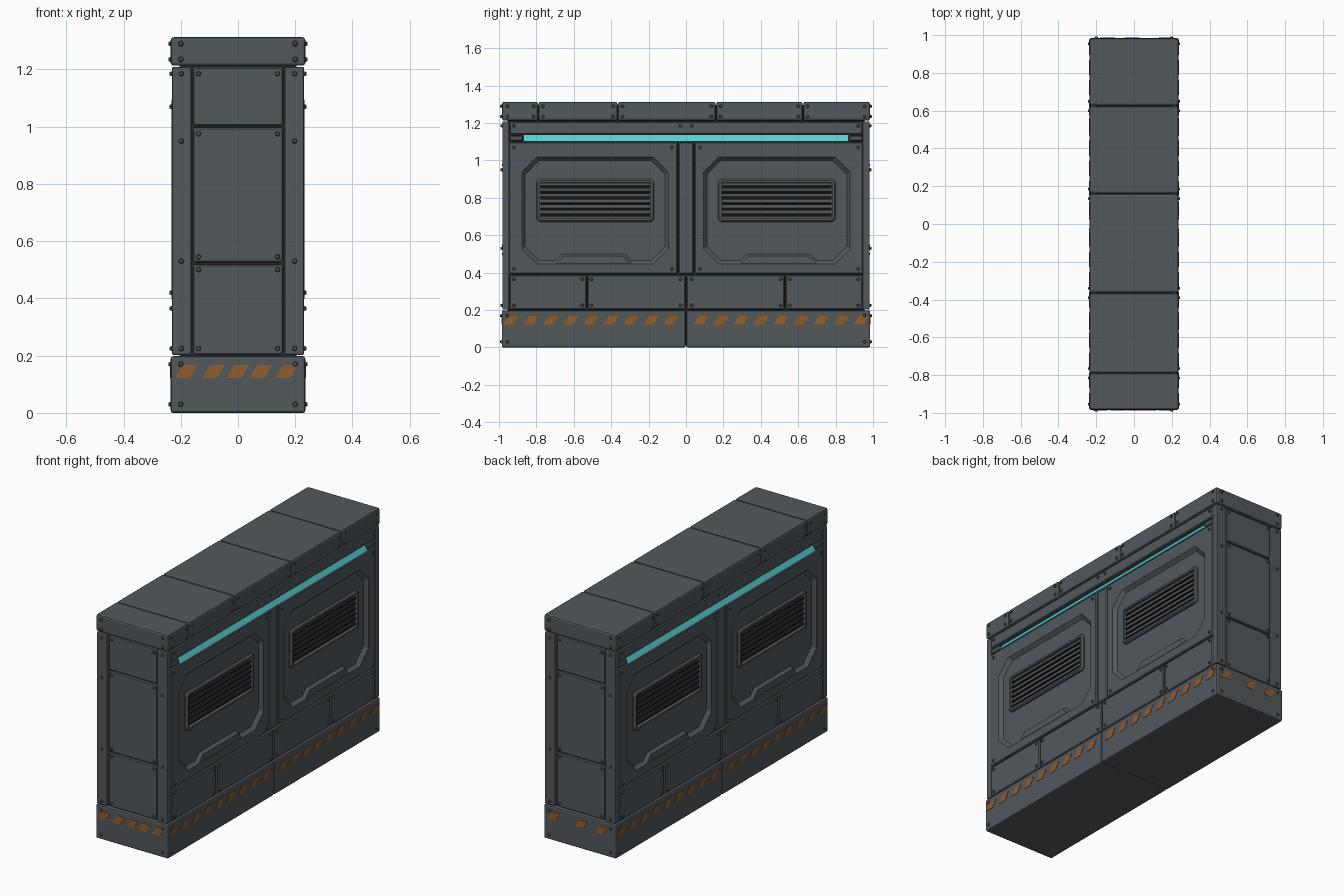
import bpy, bmesh, math
from mathutils import Matrix, Vector

if "Cube" in bpy.data.objects:
    bpy.data.objects.remove(bpy.data.objects["Cube"], do_unlink=True)


def material(name, r, g, b):
    m = bpy.data.materials.new(name)
    m.use_nodes = True
    m.diffuse_color = (r, g, b, 1)
    m.node_tree.nodes["Principled BSDF"].inputs["Base Color"].default_value = (r, g, b, 1)
    return m


GREY = material("wall grey", 0.085, 0.098, 0.108)
DARK = material("seam dark", 0.02, 0.022, 0.024)
BLACK = material("vent black", 0.012, 0.012, 0.012)
CYAN = material("light cyan", 0.1, 0.62, 0.66)
ORANGE = material("hazard orange", 0.29, 0.11, 0.025)


def finish(name, bm, mats):
    bmesh.ops.recalc_face_normals(bm, faces=bm.faces)
    me = bpy.data.meshes.new(name)
    bm.to_mesh(me)
    bm.free()
    for m in mats:
        me.materials.append(m)
    ob = bpy.data.objects.new(name, me)
    bpy.context.collection.objects.link(ob)
    return ob


def box(name, lo, hi, mat, bevel=0.0):
    bm = bmesh.new()
    lo, hi = Vector(lo), Vector(hi)
    bmesh.ops.create_cube(bm, size=1, matrix=Matrix.Translation((lo + hi) / 2)
                          @ Matrix.Diagonal((hi - lo).to_4d()))
    ob = finish(name, bm, [mat])
    if bevel:
        mod = ob.modifiers.new("edge", "BEVEL")
        mod.width, mod.segments = bevel, 2
    return ob


# A wall frame: u runs right, v up, d outwards; angle 0 is the front
def place(angle, u, v, d):
    return Matrix.Rotation(math.radians(angle), 3, "Z") @ Vector((u, -d, v))


def octagon(u0, u1, v0, v1, c):
    return [(u0 + c, v0), (u1 - c, v0), (u1, v0 + c), (u1, v1 - c),
            (u1 - c, v1), (u0 + c, v1), (u0, v1 - c), (u0, v0 + c)]


def loft(name, angle, rings, mat, cap=None):
    """Bridge matching outlines at rising or falling depths and close both ends."""
    bm = bmesh.new()
    loops = [[bm.verts.new(place(angle, u, v, d)) for u, v in pts] for pts, d in rings]
    for a, b in zip(loops, loops[1:]):
        for i in range(len(a)):
            j = (i + 1) % len(a)
            bm.faces.new((a[i], a[j], b[j], b[i]))
    bm.faces.new(loops[0])
    bm.faces.new(loops[-1]).material_index = 1 if cap else 0
    return finish(name, bm, [mat, cap] if cap else [mat])


def plate(name, angle, u0, u1, v0, v1, back, front, mat=GREY):
    g, e = 0.003, 0.005
    outer = octagon(u0 + g, u1 - g, v0 + g, v1 - g, 0.006)
    inner = octagon(u0 + g + e, u1 - g - e, v0 + g + e, v1 - g - e, 0.006)
    return loft(name, angle, [(outer, back), (outer, front - e), (inner, front)], mat)


def bolts(name, angle, spots):
    bm = bmesh.new()
    rot = Matrix.Rotation(math.radians(angle), 4, "Z")
    for u, v, d in spots:
        m = rot @ Matrix.Translation((u, -d, v)) @ Matrix.Rotation(math.pi / 2, 4, "X")
        bmesh.ops.create_cone(bm, cap_ends=True, segments=8, radius1=0.011,
                              radius2=0.006, depth=0.013, matrix=m)
    return finish(name, bm, [GREY])


def stripes(name, angle, centres, d):
    for c in centres:
        pts = [(c - 0.04, 0.122), (c + 0.012, 0.122), (c + 0.04, 0.168), (c - 0.012, 0.168)]
        loft(name, angle, [(pts, d - 0.004), (pts, d + 0.002)], ORANGE)


X, Y = 0.235, 0.985

# Inner core, seen only through the seams
box("core", (-0.205, -0.955, 0.01), (0.205, 0.955, 1.295), DARK)

# Base blocks and top cap segments
for y0, y1 in ((-Y, -0.002), (0.002, Y)):
    box("base_block", (-X, y0, 0), (X, y1, 0.198), GREY, 0.008)
cuts = [-Y, -0.79, -0.365, 0.16, 0.625, Y]
for a, b in zip(cuts, cuts[1:]):
    box("top_cap", (-X, a + 0.002, 1.213), (X, b - 0.002, 1.313), GREY, 0.01)

# Corner posts
for sx in (-1, 1):
    for sy in (-1, 1):
        xs, ys = sorted((sx * 0.163, sx * 0.231)), sorted((sy * 0.945, sy * 0.982))
        box("corner_post", (xs[0], ys[0], 0.202), (xs[1], ys[1], 1.209), GREY, 0.006)

# Long sides
for angle in (90, 270):
    plate("upper_strip", angle, -0.946, 0.946, 1.137, 1.211, 0.19, 0.231)
    plate("centre_column", angle, -0.043, 0.043, 0.39, 1.1, 0.19, 0.229)
    # Light strip leaning back into its groove
    bar = [(-0.87, 1.102), (0.87, 1.102), (0.87, 1.136), (-0.87, 1.136)]
    light = loft("light_strip", angle, [(bar, 0.19), (bar, 0.232)], CYAN)
    for v in light.data.vertices:
        if v.co.z > 1.12 and abs(v.co.x) > 0.21:
            v.co.x *= 0.91
    spots = []
    for s in (-1, 1):
        def span(a, b):
            return sorted((s * a, s * b))

        plate("light_end", angle, *span(0.87, 0.946), 1.1, 1.137, 0.19, 0.231)
        plate("lower_panel", angle, *span(0.0, 0.53), 0.2, 0.39, 0.19, 0.231)
        plate("lower_panel", angle, *span(0.53, 0.946), 0.2, 0.39, 0.19, 0.231)

        # Big panel with a sunken eight-sided field
        a, b = span(0.046, 0.946)
        c, d = span(0.093, 0.878)
        rim = octagon(a, b, 0.394, 1.099, 0.006)
        lip = octagon(a + 0.005, b - 0.005, 0.399, 1.094, 0.006)
        loft("main_panel", angle, [
            (rim, 0.19), (rim, 0.227), (lip, 0.232),
            (octagon(c, d, 0.447, 1.017, 0.08), 0.232),
            (octagon(c + 0.018, d - 0.018, 0.465, 0.999, 0.075), 0.212)], GREY)

        # Raised step on the lower edge of the field
        m = s * 0.495
        step = [(m - 0.22, 0.45), (m + 0.22, 0.45), (m + 0.17, 0.5), (m - 0.17, 0.5)]
        top = [(m - 0.2, 0.45), (m + 0.2, 0.45), (m + 0.16, 0.488), (m - 0.16, 0.488)]
        loft("panel_step", angle, [(step, 0.2), (step, 0.215), (top, 0.231)], GREY)

        # Vent frame and slats
        c, d = span(0.17, 0.8)
        loft("vent_frame", angle, [
            (octagon(c, d, 0.672, 0.9, 0.015), 0.2),
            (octagon(c, d, 0.672, 0.9, 0.015), 0.22),
            (octagon(c + 0.007, d - 0.007, 0.679, 0.893, 0.015), 0.229),
            (octagon(c + 0.019, d - 0.019, 0.691, 0.881, 0.005), 0.229),
            (octagon(c + 0.021, d - 0.021, 0.693, 0.879, 0.005), 0.208)], GREY, BLACK)
        for k in range(6):
            z = 0.701 + k * 0.03
            slat = [(c + 0.022, z), (d - 0.022, z), (d - 0.022, z + 0.02), (c + 0.022, z + 0.02)]
            edge = [(u, min(v, z + 0.008)) for u, v in slat]
            loft("vent_slat", angle, [(slat, 0.205), (edge, 0.222)], BLACK)

        spots += [(s * u, v, 0.233) for u in (0.075, 0.92) for v in (0.42, 1.07)]
        spots += [(s * u, v, 0.232) for u in (0.03, 0.505, 0.555, 0.92) for v in (0.225, 0.365)]
        spots += [(s * 0.955, v, 0.236) for v in (0.03, 0.17, 1.235, 1.29)]
        spots += [(s * u, 1.185, 0.232) for u in (0.03, 0.92)]
    flip = 1 if angle == 90 else -1
    spots += [(flip * y + o, v, 0.236) for y in cuts[1:-1] for o in (-0.025, 0.025)
              for v in (1.235, 1.29)]
    bolts("side_bolts", angle, spots)
    stripes("side_stripe", angle,
            [s * (0.08 + 0.107 * k) for s in (-1, 1) for k in range(9)], X)

# Short ends
for angle in (0, 180):
    for v0, v1 in ((0.2, 0.522), (0.522, 1.0), (1.0, 1.211)):
        plate("end_panel", angle, -0.161, 0.161, v0, v1, 0.94, 0.975)
    spots = [(s * 0.138, v, 0.976) for s in (-1, 1) for v in (0.225, 0.5, 0.545, 0.975, 1.185)]
    spots += [(s * 0.2, v, 0.987) for s in (-1, 1) for v in (0.03, 0.17, 1.235, 1.29)]
    spots += [(s * 0.198, v, 0.984) for s in (-1, 1) for v in (0.225, 0.53, 0.95, 1.185)]
    bolts("end_bolts", angle, spots)
    stripes("end_stripe", angle,
            (-0.18, -0.085, 0, 0.08, 0.17) if angle == 0 else (-0.17, 0.01, 0.14), Y)
